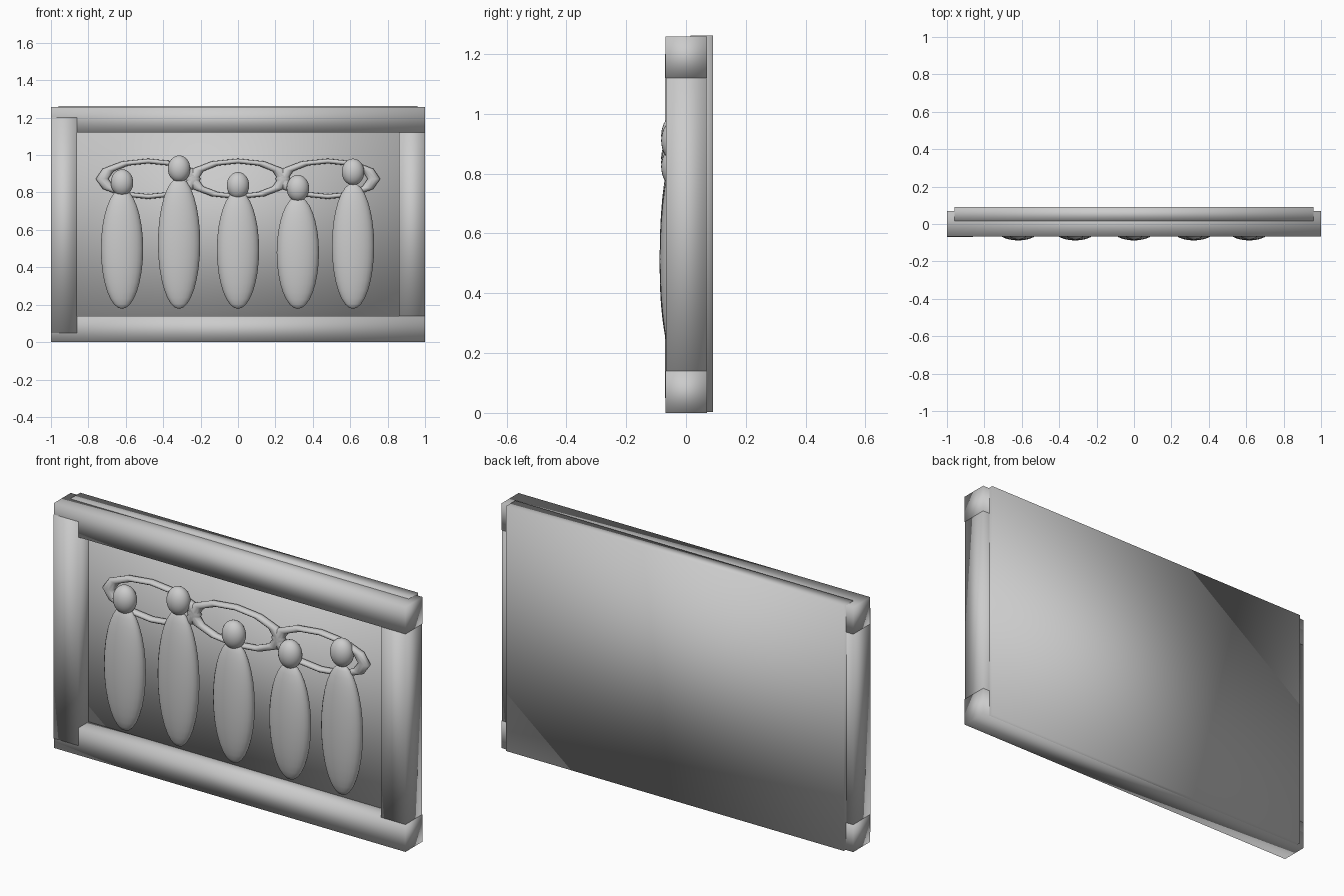
import bpy
from mathutils import Matrix

cube = bpy.data.objects.get("Cube")
if cube:
    bpy.data.objects.remove(cube, do_unlink=True)

grey = bpy.data.materials.new("plain grey")
grey.use_nodes = True
colour = (0.6, 0.6, 0.6, 1)
grey.diffuse_color = colour
grey.node_tree.nodes["Principled BSDF"].inputs["Base Color"].default_value = colour


def finish(name):
    """Name the active object, bake its transform, smooth and colour it."""
    obj = bpy.context.object
    obj.name = name
    bpy.ops.object.transform_apply(location=False, rotation=True, scale=True)
    bpy.ops.object.shade_smooth()
    obj.data.materials.append(grey)
    return obj


def block(name, x, y, z):
    """Softly shaded box given by its ranges on each axis."""
    spans = (x, y, z)
    bpy.ops.mesh.primitive_cube_add(size=1, location=[(a + b) / 2 for a, b in spans])
    bpy.context.object.scale = [b - a for a, b in spans]
    return finish(name)


def ellipsoid(name, centre, radii):
    bpy.ops.mesh.primitive_uv_sphere_add(segments=24, ring_count=16, radius=1, location=centre)
    bpy.context.object.scale = radii
    return finish(name)


def ring(name, x):
    """Torus standing upright, stretched sideways into a long loop."""
    bpy.ops.mesh.primitive_torus_add(major_segments=12, minor_segments=10,
                                     major_radius=0.095, minor_radius=0.013)
    obj = bpy.context.object
    obj.data.transform(Matrix.Rotation(1.5708, 4, "X"))
    obj.scale = (2.6, 1.6, 1)
    obj.location = (x, -0.012, 0.873)
    return finish(name)


# Back panel and surrounding frame
block("back_panel", (-0.96, 0.96), (0.015, 0.09), (0.003, 1.262))
block("top_rail", (-1, 1), (-0.068, 0.07), (1.12, 1.258))
block("bottom_rail", (-1, 1), (-0.068, 0.07), (0, 0.14))
block("right_post", (-0.999, -0.86), (-0.07, 0.069), (0.05, 1.2))
block("left_post", (0.86, 0.999), (-0.067, 0.069), (0.05, 1.2))

# Row of figures: position, body top, head centre
figures = [(-0.62, 0.82, 0.853), (-0.315, 0.88, 0.927), (0, 0.81, 0.838),
           (0.32, 0.78, 0.823), (0.615, 0.85, 0.91)]
foot = 0.178
for i, (x, top, head) in enumerate(figures, 1):
    ellipsoid(f"figure_body_{i}", (x, -0.033, (foot + top) / 2),
              (0.113, 0.055, (top - foot) / 2))
    ellipsoid(f"figure_head_{i}", (x, -0.033, head), (0.06, 0.05, 0.071))

# Linked loops behind the heads
for name, x in (("right", -0.48), ("middle", 0), ("left", 0.48)):
    ring(f"{name}_loop", x)
